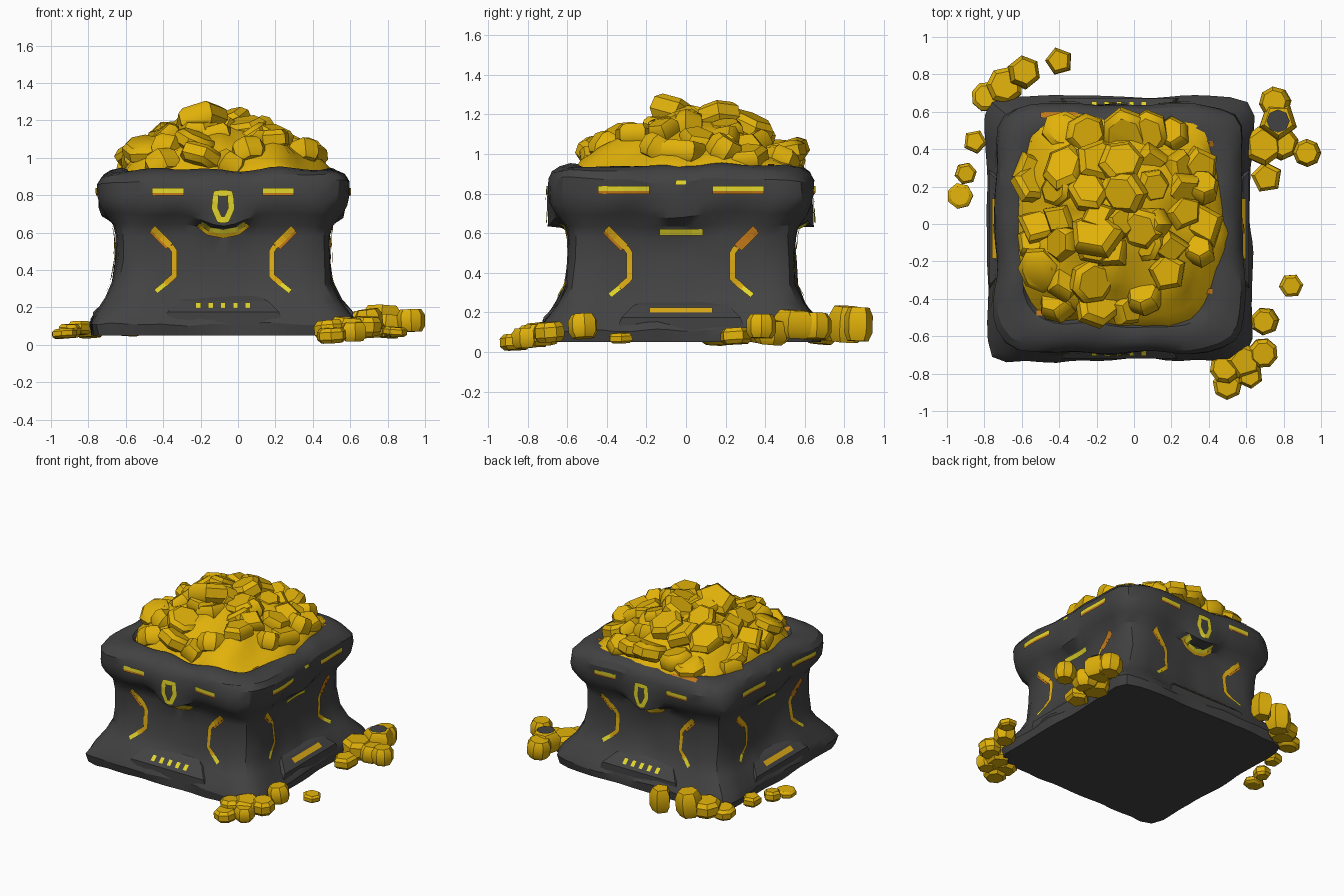
import bpy, bmesh, math, random
from math import sin, cos, pi
from mathutils import Vector, Euler, noise
from mathutils.bvhtree import BVHTree

random.seed(5)
cube = bpy.data.objects.get("Cube")
if cube:
    bpy.data.objects.remove(cube)

CENTRE = Vector((-0.08, -0.025, 0))


def material(name, colour):
    m = bpy.data.materials.new(name)
    m.use_nodes = True
    m.diffuse_color = (*colour, 1)
    m.node_tree.nodes["Principled BSDF"].inputs["Base Color"].default_value = (*colour, 1)
    return m


STONE = material("dark stone", (0.055, 0.055, 0.055))
GOLD = material("gold", (0.75, 0.44, 0.003))
YELLOW = material("glow yellow", (0.76, 0.66, 0.025))
AMBER = material("amber", (0.73, 0.41, 0.008))
ORANGE = material("orange", (0.54, 0.19, 0.01))


def finish(name, bm, mat, smooth=None):
    bmesh.ops.recalc_face_normals(bm, faces=bm.faces)
    mesh = bpy.data.meshes.new(name)
    bm.to_mesh(mesh)
    bm.free()
    mesh.materials.append(mat)
    ob = bpy.data.objects.new(name, mesh)
    bpy.context.collection.objects.link(ob)
    if smooth:
        bpy.ops.object.select_all(action='DESELECT')
        ob.select_set(True)
        bpy.context.view_layer.objects.active = ob
        bpy.ops.object.shade_smooth_by_angle(angle=math.radians(smooth))


def loft(bm, rings):
    """Skin a stack of closed rings and cap both ends."""
    loops = [[bm.verts.new(p) for p in ring] for ring in rings]
    n = len(loops[0])
    for a, b in zip(loops, loops[1:]):
        for i in range(n):
            j = (i + 1) % n
            bm.faces.new((a[i], a[j], b[j], b[i]))
    bm.faces.new(loops[0][::-1])
    bm.faces.new(loops[-1])


def square_radius(a, power):
    return (abs(cos(a)) ** power + abs(sin(a)) ** power) ** (-1 / power)


# Chest body: waisted rounded square with a lobed rim
# (height, half width, inset of face middles, lobe amount, squareness)
PROFILE = [(0.05, 0.70, 0.01, 0, 13), (0.11, 0.715, 0.02, 0, 13), (0.16, 0.695, 0.03, 0, 11),
           (0.24, 0.63, 0.04, 0, 10), (0.33, 0.592, 0.05, 0, 9), (0.47, 0.578, 0.055, 0, 9),
           (0.58, 0.58, 0.055, 0, 9), (0.64, 0.595, 0.05, 0.1, 8), (0.70, 0.635, 0.03, 1, 8),
           (0.75, 0.66, 0.02, 0.9, 8), (0.80, 0.667, 0.015, 0.6, 8), (0.865, 0.667, 0.01, 0.2, 7.5),
           (0.905, 0.645, 0.01, 0, 6.5), (0.93, 0.605, 0, 0, 5.5), (0.942, 0.555, 0, 0, 5),
           (0.935, 0.52, 0, 0, 5), (0.90, 0.49, 0, 0, 5)]


def body_ring(z, half, dip, lobe, power):
    ring = []
    for i in range(72):
        a = 2 * pi * i / 72
        r = half * square_radius(a, power) * (1 - dip * cos(2 * a) ** 2)
        bump_front = math.exp(-(cos(a) / 0.23) ** 2) * lobe
        bump_side = math.exp(-(sin(a) / 0.22) ** 2) * lobe
        r += max(0, 0.68 - r) * (bump_front + 0.5 * bump_side)
        p = CENTRE + Vector((r * cos(a), r * sin(a), z - 0.065 * bump_front - 0.015 * bump_side))
        rough = noise.noise_vector(p * 5) * 0.022
        if z < 0.06:
            rough.z = 0
        ring.append(p + rough)
    return ring


bm = bmesh.new()
loft(bm, [body_ring(*row) for row in PROFILE])
trees = [BVHTree.FromBMesh(bm)]
finish("chest_body", bm, STONE, 30)


def side_axes(k):
    a = k * pi / 2
    return Vector((cos(a), sin(a), 0)), Vector((sin(a), -cos(a), 0))


# Sloping base panels, one per side
bm = bmesh.new()
for k in range(4):
    along, out = side_axes(k)
    rows = []
    for z, d, w in ((0.10, 0.695, 0.33), (0.175, 0.695, 0.30), (0.235, 0.63, 0.24), (0.26, 0.59, 0.19)):
        rows.append([CENTRE + along * u + out * v + Vector((0, 0, z))
                     for u, v in ((-w, d - 0.15), (w, d - 0.15), (w, d), (-w, d))])
    loft(bm, rows)
trees.append(BVHTree.FromBMesh(bm))
finish("base_panels", bm, STONE)


# Glowing inlays laid on the surface
def on_surface(k, u, z):
    along, out = side_axes(k)
    start = CENTRE + along * u + out * 2 + Vector((0, 0, z))
    dist = [h[3] for h in (t.ray_cast(start, -out) for t in trees) if h[0]]
    return start - out * (min(dist, default=1.4) - 0.009)


def strip(bm, k, points, width, closed=False):
    pts = [Vector(p) for p in points]
    if closed:
        pts.append(pts[0])
    path = [a.lerp(b, s / 4) for a, b in zip(pts, pts[1:]) for s in range(4)]
    if not closed:
        path.append(pts[-1])
    n = len(path)
    pairs = []
    for i, p in enumerate(path):
        before = path[i - 1] if closed or i else p
        after = path[(i + 1) % n] if closed or i < n - 1 else p
        t = (after - before).normalized()
        side = Vector((-t.y, t.x)) * width / 2
        pairs.append([bm.verts.new(on_surface(k, *q)) for q in (p - side, p + side)])
    for i in range(n if closed else n - 1):
        a, b = pairs[i], pairs[(i + 1) % n]
        bm.faces.new((a[0], b[0], b[1], a[1]))


yellow, amber, orange = bmesh.new(), bmesh.new(), bmesh.new()
for k in range(4):
    is_front = k % 2 == 0
    near, far = (0.21, 0.38) if is_front else (0.16, 0.42)
    for s in (-1, 1):
        # side brackets and rim slits
        strip(amber, k, [(s * 0.28, 0.53), (s * 0.26, 0.50), (s * 0.26, 0.37), (s * 0.31, 0.325)], 0.03)
        strip(yellow, k, [(s * 0.31, 0.325), (s * 0.36, 0.285)], 0.026)
        upper = orange if s > 0 and not is_front else amber
        strip(upper, k, [(s * 0.375, 0.625), (s * 0.28, 0.53)], 0.034)
        strip(orange, k, [(s * 0.39, 0.605), (s * 0.30, 0.515)], 0.014)
        strip(yellow, k, [(s * near, 0.825), (s * far, 0.825)], 0.026)
        strip(orange, k, [(s * near, 0.805), (s * far, 0.805)], 0.014)
    if is_front:
        # keyhole ring, arc below it and row of studs
        strip(yellow, k, [(-0.038, 0.81), (-0.045, 0.73), (-0.018, 0.668), (0.018, 0.668),
                          (0.045, 0.73), (0.038, 0.81)], 0.034, True)
        strip(yellow, k, [(-0.12, 0.65), (-0.07, 0.617), (0, 0.603), (0.07, 0.617), (0.12, 0.65)], 0.024)
        strip(amber, k, [(-0.135, 0.64), (-0.08, 0.597), (0, 0.58), (0.08, 0.597), (0.135, 0.64)], 0.022)
        for i in range(-2, 3):
            strip(yellow, k, [(i * 0.066 - 0.014, 0.212), (i * 0.066 + 0.014, 0.212)], 0.03)
    else:
        strip(yellow, k, [(-0.11, 0.605), (0.11, 0.605)], 0.032)
        strip(yellow, k, [(-0.025, 0.855), (0.025, 0.855)], 0.025)
        strip(amber, k, [(-0.16, 0.212), (0.16, 0.212)], 0.026)

# Orange chips along the top of the rim
for x, y, w in ((-0.40, 0.585, 0.10), (-0.52, 0.43, 0.03), (-0.49, -0.475, 0.03),
                (0.39, 0.43, 0.035), (0.39, -0.36, 0.03)):
    corners = []
    for dx, dy in ((-w, -0.015), (w, -0.015), (w, 0.015), (-w, 0.015)):
        hit = trees[0].ray_cast(Vector((x + dx, y + dy, 2)), Vector((0, 0, -1)))[0]
        corners.append(orange.verts.new(hit + Vector((0, 0, 0.009))))
    orange.faces.new(corners)
finish("yellow_inlays", yellow, YELLOW)
finish("amber_inlays", amber, AMBER)
finish("orange_inlays", orange, ORANGE)


# Gold nugget: faceted barrel
def nugget(bm, loc, r, h, sides, tilt):
    rot = Euler((random.uniform(-tilt, tilt), random.uniform(-tilt, tilt), random.uniform(0, 6))).to_matrix()
    stretch = random.uniform(0.8, 1.25) if tilt > 0.3 else 1
    rings = []
    for level, scale in ((-0.5, 0.75), (-0.25, 1), (0.25, 1), (0.5, 0.75)):
        rings.append([Vector(loc) + rot @ Vector((r * scale * stretch * cos(2 * pi * i / sides),
                                                 r * scale * sin(2 * pi * i / sides), h * level))
                      for i in range(sides)])
    loft(bm, rings)


# Heaped gold on top: a mound leaning to one side, under tumbled nuggets
HEAP = Vector((-0.08, 0.02, 0))
bm = bmesh.new()
rings = []
for d in (1.05, 1.0, 0.92, 0.82, 0.7, 0.57, 0.43, 0.3, 0.15, 0.04):
    ring = []
    for i in range(40):
        a = 2 * pi * i / 40
        r = 0.55 * d * square_radius(a, 3.5)
        z = 0.935 + 0.255 * (1 - d ** 1.9) if d <= 1 else 0.88
        p = HEAP + Vector((r * cos(a) - 0.07 * (1 - d), r * sin(a), z))
        ring.append(p + noise.noise_vector(p * 5) * 0.05)
    rings.append(ring)
loft(bm, rings)
mound = BVHTree.FromBMesh(bm)
finish("gold_mound", bm, GOLD, 35)

bm = bmesh.new()
for gx in range(-3, 4):
    for gy in range(-3, 4):
        x = gx * 0.15 + random.uniform(-0.04, 0.04)
        y = gy * 0.15 + random.uniform(-0.04, 0.04)
        # the front right slope stays mostly bare
        bare = x > -0.05 and y < -0.2
        if abs(x) ** 3.5 + abs(y) ** 3.5 > 0.5 ** 3.5 or (bare and random.random() < 0.5):
            continue
        top = mound.ray_cast(HEAP + Vector((x, y, 3)), Vector((0, 0, -1)))[0]
        nugget(bm, top + Vector((0, 0, random.uniform(-0.035, 0.005))),
               random.uniform(0.09, 0.13), random.uniform(0.09, 0.13), random.choice((4, 5, 6, 7)), 0.6)
# crowning pieces
nugget(bm, (-0.20, -0.06, 1.20), 0.15, 0.13, 5, 0.35)
nugget(bm, (-0.05, 0.17, 1.18), 0.13, 0.12, 6, 0.35)
nugget(bm, (0.04, -0.02, 1.155), 0.12, 0.10, 6, 0.35)
finish("gold_heap", bm, GOLD, 40)

# Spilled nuggets around the base: x, y, z, radius, height
SPILL = [(-0.40, 0.87, 0.14, 0.075, 0.17), (-0.59, 0.81, 0.14, 0.09, 0.18),
         (-0.69, 0.74, 0.11, 0.10, 0.11), (-0.79, 0.68, 0.08, 0.08, 0.08),
         (-0.85, 0.44, 0.09, 0.065, 0.07), (-0.90, 0.27, 0.075, 0.06, 0.07),
         (-0.93, 0.15, 0.06, 0.07, 0.05), (0.755, 0.65, 0.13, 0.085, 0.13),
         (0.77, 0.55, 0.14, 0.105, 0.14), (0.69, 0.42, 0.11, 0.11, 0.13),
         (0.79, 0.43, 0.10, 0.09, 0.12), (0.925, 0.38, 0.13, 0.075, 0.12),
         (0.71, 0.25, 0.08, 0.085, 0.08), (0.84, -0.33, 0.07, 0.065, 0.05),
         (0.70, -0.52, 0.13, 0.075, 0.12), (0.69, -0.69, 0.10, 0.08, 0.10),
         (0.59, -0.73, 0.09, 0.10, 0.11), (0.62, -0.81, 0.07, 0.07, 0.10),
         (0.50, -0.86, 0.05, 0.08, 0.08), (0.49, -0.77, 0.08, 0.085, 0.10)]
bm = bmesh.new()
for i, (x, y, z, r, h) in enumerate(SPILL):
    nugget(bm, (x, y, z), r, h, 5 + i % 4, 0.1)
finish("spilled_gold", bm, GOLD, 35)

# Dark cap on the largest spilled piece
bm = bmesh.new()
bmesh.ops.create_circle(bm, cap_ends=True, segments=8, radius=0.062)
bmesh.ops.translate(bm, verts=bm.verts, vec=(0.77, 0.55, 0.219))
finish("spilled_gold_cap", bm, STONE)
